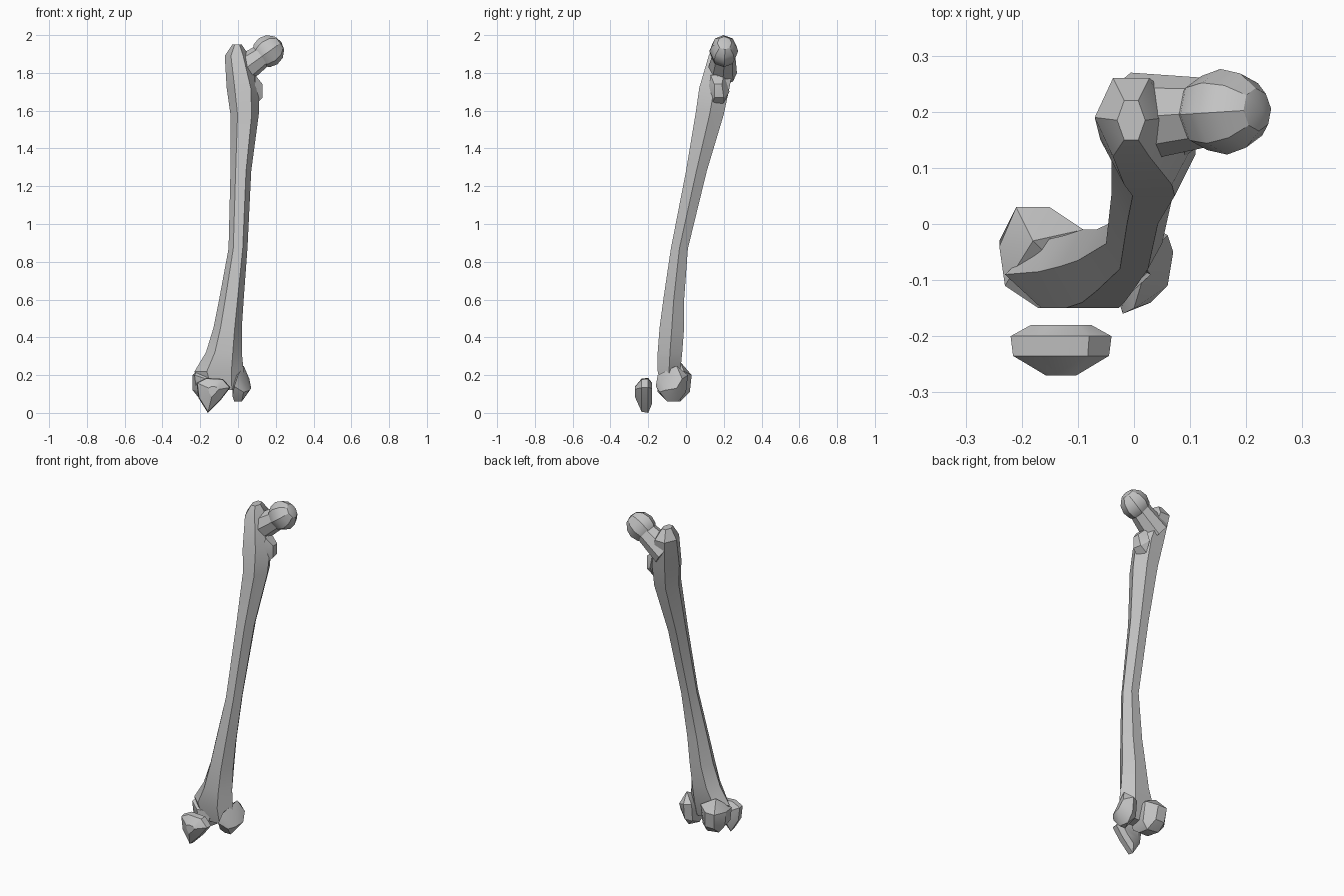
import bpy
import bmesh
from math import cos, sin, radians, tau
from mathutils import Vector, Matrix

UNIT = 0.01  # all measurements below are in hundredths

if "Cube" in bpy.data.objects:
    bpy.data.objects.remove(bpy.data.objects["Cube"], do_unlink=True)

bone_grey = bpy.data.materials.new("bone_grey")
bone_grey.use_nodes = True
bone_grey.diffuse_color = (0.55, 0.55, 0.55, 1)
shader = bone_grey.node_tree.nodes["Principled BSDF"]
shader.inputs["Base Color"].default_value = bone_grey.diffuse_color
shader.inputs["Roughness"].default_value = 0.8


def finish(name, bm):
    """Turn a bmesh into a shaded, coloured object."""
    bmesh.ops.scale(bm, vec=(UNIT, UNIT, UNIT), verts=bm.verts)
    bmesh.ops.recalc_face_normals(bm, faces=bm.faces)
    mesh = bpy.data.meshes.new(name)
    bm.to_mesh(mesh)
    bm.free()
    mesh.materials.append(bone_grey)
    obj = bpy.data.objects.new(name, mesh)
    bpy.context.collection.objects.link(obj)
    bpy.ops.object.select_all(action="DESELECT")
    obj.select_set(True)
    bpy.context.view_layer.objects.active = obj
    bpy.ops.object.shade_smooth_by_angle(angle=radians(30))
    return obj


def loft(name, rings, sides=6):
    """Skin stacked rings given as (height, left, right, front, back)."""
    bm = bmesh.new()
    loops = []
    for z, x_min, x_max, y_min, y_max in rings:
        loop = []
        for i in range(sides):
            angle = tau * i / sides
            x = (x_min + x_max) / 2 + cos(angle) * (x_max - x_min) / 2
            y = (y_min + y_max) / 2 + sin(angle) / sin(tau / sides) * (y_max - y_min) / 2
            loop.append(bm.verts.new((x, y, z)))
        loops.append(loop)
    for low, high in zip(loops, loops[1:]):
        for i in range(sides):
            j = (i + 1) % sides
            bm.faces.new((low[i], low[j], high[j], high[i]))
    bm.faces.new(loops[0])
    bm.faces.new(loops[-1])
    return finish(name, bm)


def hull(name, points):
    """Faceted lump wrapped around a few points."""
    bm = bmesh.new()
    for point in points:
        bm.verts.new(point)
    result = bmesh.ops.convex_hull(bm, input=bm.verts)
    loose = [v for v in result["geom_interior"] if isinstance(v, bmesh.types.BMVert)]
    bmesh.ops.delete(bm, geom=loose, context="VERTS")
    bmesh.ops.dissolve_limit(bm, angle_limit=radians(3), verts=bm.verts, edges=bm.edges)
    return finish(name, bm)


# Shaft, from the flared lower end to the greater trochanter
loft("shaft", [
    (12, -19, 2, -13, -6),
    (22, -23, 3, -15, -3),
    (32, -17, 2, -15, -2),
    (45, -13, 2, -14, -1),
    (60, -10, 3, -12, -1),
    (87, -5, 5, -8, 1),
    (128, -4, 7, 0, 11),
    (158, -4, 11, 5, 20),
    (172, -6, 11, 7, 23),
    (189, -7, 6, 12, 26),
    (195, -3, 2, 15, 22),
])

# Neck, a tapered prism leaning out to the ball
neck_start, neck_end = Vector((0, 19, 180)), Vector((14, 20, 190))
axis = neck_end - neck_start
turn = axis.to_track_quat("Z", "Y").to_matrix().to_4x4()
bm = bmesh.new()
bmesh.ops.create_cone(
    bm, cap_ends=True, segments=8, radius1=8, radius2=6, depth=axis.length,
    matrix=Matrix.Translation((neck_start + neck_end) / 2) @ turn)
finish("neck", bm)

# Ball head, a coarse sphere whose pole points along the neck
bm = bmesh.new()
bmesh.ops.create_uvsphere(
    bm, u_segments=8, v_segments=6, radius=8.5,
    matrix=Matrix.Translation((16, 20, 191.5)) @ Matrix.Diagonal((1, 0.9, 1, 1)) @ turn)
finish("ball_head", bm)

# Lesser trochanter bump on the inner side
hull("lesser_trochanter", [
    (13, 15, 174), (13, 19, 174), (13, 15, 167), (12, 20, 167),
    (9, 12, 172), (8, 23, 170), (9, 14, 163), (8, 20, 164),
    (9, 13, 179), (8, 20, 179),
])

# Outer and inner condyles with a notch between them
hull("outer_condyle", [
    (-24, -4, 20), (-23, -11, 20), (-24, -3, 12), (-22, -11, 12),
    (-21, 3, 20), (-15, 3, 20), (-9, -1, 22), (-20, 2, 11),
    (-14, 2, 11), (-17, -15, 18), (-16, -15, 11), (-20, -3, 7),
    (-12, -3, 6), (-9, -3, 10), (-11, -14, 10), (-8, -13, 18),
    (-18, -10, 7), (-12, -10, 7), (-18, -3, 27),
])
hull("inner_condyle", [
    (3, -5, 25), (6, -2, 18), (7, -5, 13), (6, -11, 12),
    (3, -14, 11), (-2, -16, 14), (0, -15, 20), (1, 1, 20),
    (-3, -1, 20), (1, 0, 11), (-3, -2, 10), (1, -4, 6),
    (-2, -10, 6), (2, -10, 6), (-3, -13, 9),
])

# Kneecap: one outline repeated in layers from back to front
outline = [(-22, 16), (-17, 18.5), (-8, 18), (-4, 13.5), (-9, 7), (-16, 0), (-21, 8)]
centre = Vector((-13, 12))
layers = [(-18, 0.6), (-20, 1), (-23.5, 0.95), (-27, 0.3)]
hull("kneecap", [
    (p.x, y, p.y)
    for y, size in layers
    for p in (centre.lerp(Vector(corner), size) for corner in outline)
])
